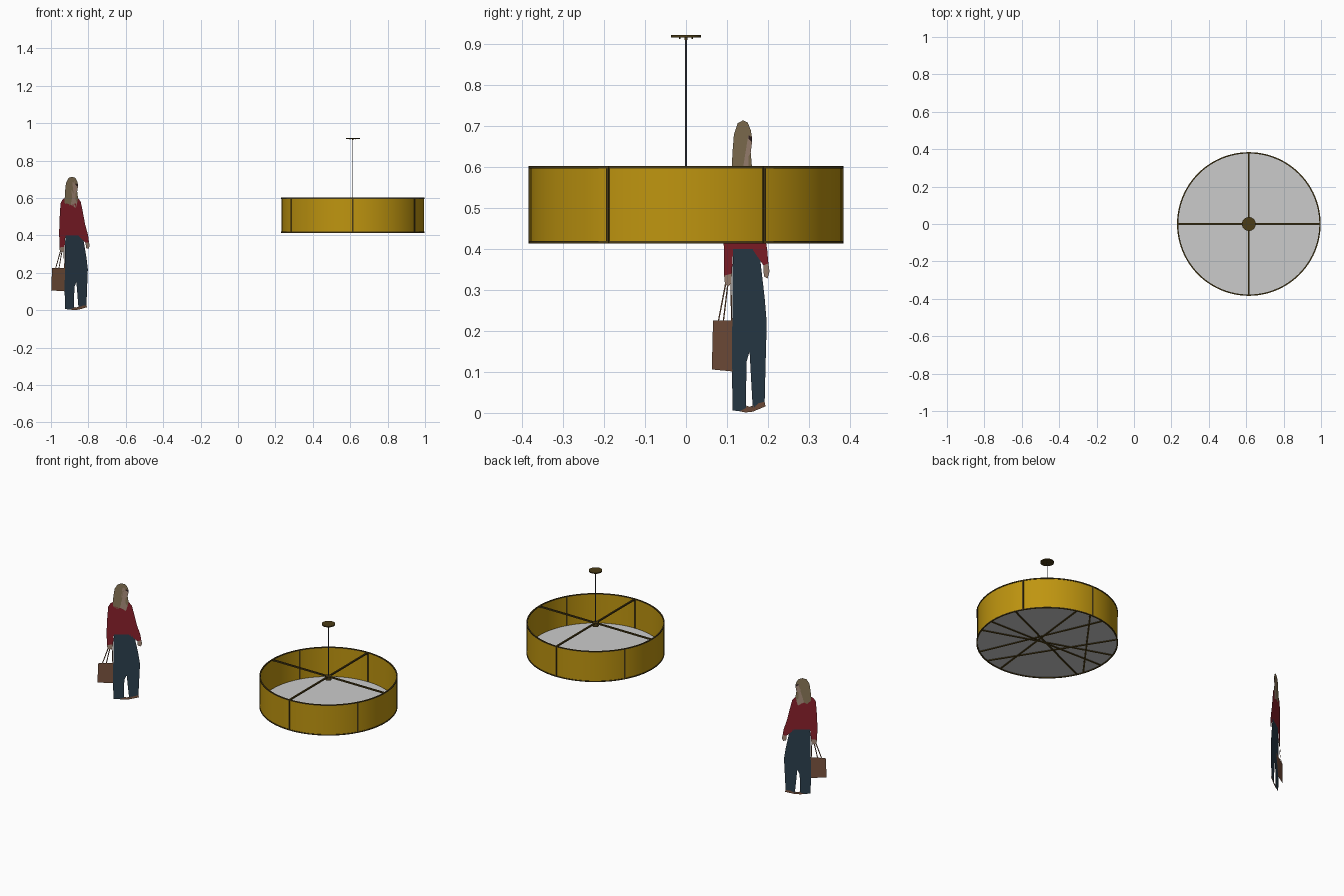
import bpy, bmesh
from math import sin, cos, radians, pi
from mathutils import Vector, Matrix

CX, R, Z0, Z1 = 0.614, 0.384, 0.414, 0.602


def mat(name, r, g, b):
    m = bpy.data.materials.new(name)
    m.diffuse_color = (r, g, b, 1)
    return m


BRONZE = mat("bronze", 0.07, 0.045, 0.008)
AMBER = mat("amber", 0.52, 0.30, 0.005)
WHITE = mat("diffuser", 0.6, 0.6, 0.6)
STEEL = mat("cable", 0.10, 0.10, 0.12)


def finish(name, bm, m, smooth=False):
    me = bpy.data.meshes.new(name)
    bm.to_mesh(me)
    bm.free()
    ob = bpy.data.objects.new(name, me)
    bpy.context.collection.objects.link(ob)
    me.materials.append(m)
    for p in me.polygons:
        p.use_smooth = smooth and len(p.vertices) == 4
    return ob


def cyl(name, r, za, zb, m, seg=32, caps=True, x=0, y=0):
    bm = bmesh.new()
    bmesh.ops.create_cone(bm, cap_ends=caps, segments=seg, radius1=r, radius2=r, depth=zb - za,
                          matrix=Matrix.Translation((CX + x, y, (za + zb) / 2)))
    return finish(name, bm, m, True)


def ring(name, ri, ro, za, zb, m, seg=96):
    bm = bmesh.new()
    loops = []
    for i in range(seg):
        a = 2 * pi * i / seg
        loops.append([bm.verts.new((CX + r * cos(a), r * sin(a), z))
                      for r, z in ((ri, za), (ro, za), (ro, zb), (ri, zb))])
    for i in range(seg):
        p, q = loops[i], loops[(i + 1) % seg]
        for k in range(4):
            bm.faces.new((p[k], q[k], q[(k + 1) % 4], p[(k + 1) % 4]))
    return finish(name, bm, m)


def bar(name, p, q, w, za, zb, m):
    # Flat bar between two plan points, relative to the lamp axis
    p, q = Vector(p), Vector(q)
    d = q - p
    bm = bmesh.new()
    bmesh.ops.create_cube(bm, size=1)
    c = (p + q) / 2
    bm.transform(Matrix.Translation((CX + c.x, c.y, (za + zb) / 2))
                 @ Matrix.Rotation(Vector((1, 0)).angle_signed(d) * -1, 4, 'Z')
                 @ Matrix.Diagonal((d.length, w, zb - za, 1)))
    return finish(name, bm, m)


def polar(r, deg):
    return (r * cos(radians(deg)), r * sin(radians(deg)))


# Drum shade, rims and diffuser
cyl("shade_wall", R - 0.003, Z0 + 0.003, Z1 - 0.003, AMBER, 96, False)
ring("top_rim", R - 0.007, R, Z1 - 0.006, Z1, BRONZE)
ring("bottom_rim", R - 0.007, R, Z0, Z0 + 0.006, BRONZE)
cyl("diffuser", R - 0.006, Z0 + 0.004, Z0 + 0.007, WHITE, 96)

# Upright straps on the shade
for i in range(6):
    a = 30 + 60 * i
    bar(f"shade_strap_{i}", polar(R - 0.006, a), polar(R, a), 0.008, Z0, Z1, BRONZE)

# Top spokes, hub, cable and ceiling canopy
for i in range(4):
    bar(f"spoke_{i}", polar(0.01, 90 * i), polar(R - 0.004, 90 * i), 0.009, Z1 - 0.008, Z1, BRONZE)
cyl("hub", 0.018, Z1 - 0.022, Z1 + 0.001, BRONZE)
cyl("cable", 0.002, Z1, 0.915, STEEL, 10)
cyl("canopy", 0.037, 0.916, 0.922, BRONZE, 48)
cyl("cable_grip", 0.004, 0.910, 0.916, BRONZE, 16)
for i in range(4):
    x, y = polar(0.022, 45 + 90 * i)
    cyl(f"canopy_screw_{i}", 0.002, 0.913, 0.916, BRONZE, 8, True, x, y)

# Criss-cross bars under the diffuser, as chords of the rim
for i, (a, b) in enumerate(((75, -88), (88, 199), (23, 205), (-3, 180),
                            (-55, 102), (-19, 161), (135, -71))):
    bar(f"lower_bar_{i}", polar(R - 0.005, a), polar(R - 0.005, b), 0.009, Z0, Z0 + 0.005, BRONZE)


# Flat scale figure: cut-out outlines (y, z) lying on one slanted vertical plane
def cutout(name, m, *outlines):
    bm = bmesh.new()
    for pts in outlines:
        bm.faces.new([bm.verts.new((-1.0 + (y - 0.062) * 1.46, y, z)) for y, z in pts])
    bmesh.ops.triangulate(bm, faces=bm.faces[:])
    return finish(name, bm, m)


SKIN = mat("skin", 0.40, 0.27, 0.20)
HAIR = mat("hair", 0.26, 0.19, 0.10)
RED = mat("sweater_red", 0.26, 0.015, 0.025)
DENIM = mat("denim", 0.025, 0.05, 0.075)
LEATHER = mat("leather", 0.20, 0.09, 0.05)
DARK = mat("dark_lens", 0.03, 0.015, 0.015)

cutout("hair", HAIR,
       [(.112, .575), (.113, .63), (.117, .68), (.126, .707), (.139, .714), (.151, .708), (.158, .69),
        (.161, .672), (.152, .678), (.147, .692), (.138, .685), (.131, .66), (.130, .62), (.134, .565),
        (.125, .555)],
       [(.152, .625), (.158, .635), (.161, .60), (.158, .575), (.152, .59)])
cutout("face_and_neck", SKIN,
       [(.138, .685), (.147, .692), (.152, .678), (.150, .672), (.150, .66), (.161, .66), (.158, .635),
        (.152, .625), (.152, .59), (.158, .575), (.153, .545), (.134, .565), (.130, .62), (.131, .66)])
cutout("sunglasses", DARK, [(.150, .66), (.161, .66), (.161, .672), (.152, .678), (.150, .672)])
cutout("sweater", RED,
       [(.093, .335), (.092, .42), (.094, .50), (.097, .57), (.104, .592), (.112, .60), (.112, .575),
        (.125, .555), (.134, .565), (.153, .545), (.158, .575), (.161, .60), (.171, .58), (.178, .53),
        (.187, .46), (.198, .40), (.201, .365), (.189, .36), (.178, .40), (.115, .40), (.113, .37),
        (.112, .34)])
cutout("hands", SKIN,
       [(.093, .335), (.112, .34), (.111, .318), (.103, .308), (.095, .315)],
       [(.189, .36), (.201, .365), (.204, .345), (.199, .328), (.190, .333)])
cutout("trousers", DENIM,
       [(.115, .40), (.178, .40), (.184, .35), (.192, .28), (.197, .22), (.194, .11), (.192, .027),
        (.178, .024), (.163, .010), (.159, .08), (.153, .19), (.156, .23), (.152, .265), (.149, .20),
        (.147, .11), (.146, .012), (.130, .004), (.114, .006), (.112, .1015), (.115, .101),
        (.139, .226), (.113, .226), (.113, .32)])
cutout("shoes", LEATHER,
       [(.130, .004), (.146, .012), (.148, .018), (.163, .010), (.178, .024), (.192, .027), (.194, .016),
        (.180, .010), (.163, .003), (.145, .001)])
cutout("handbag", LEATHER,
       [(.066, .226), (.139, .226), (.115, .101), (.063, .106)])
cutout("bag_straps", LEATHER,
       [(.078, .226), (.081, .226), (.098, .312), (.095, .315)],
       [(.090, .226), (.093, .226), (.103, .308), (.100, .310)],
       [(.110, .226), (.113, .226), (.111, .318), (.108, .314)])
